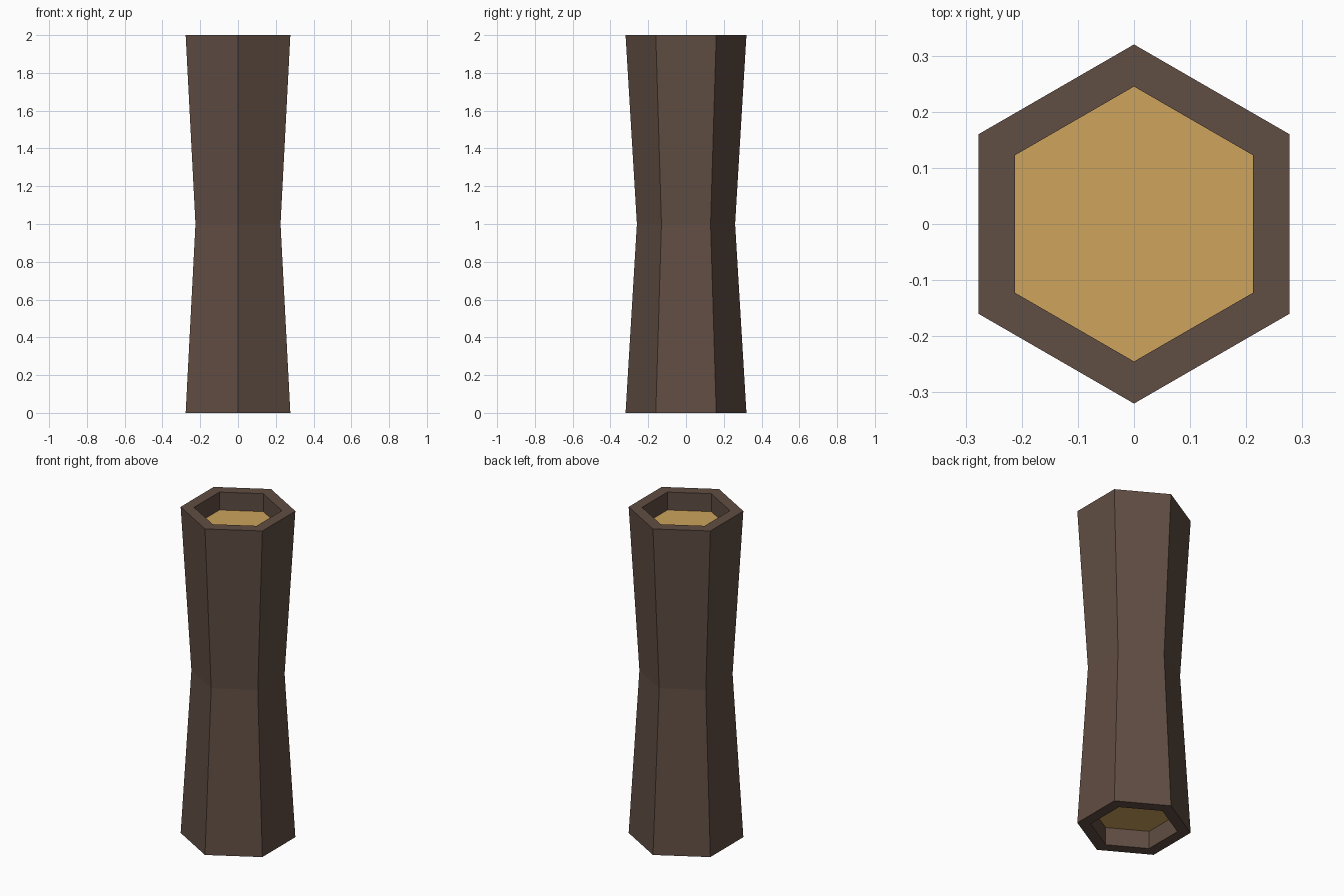
import bpy, bmesh, math

if "Cube" in bpy.data.objects:
    bpy.data.objects.remove(bpy.data.objects["Cube"])

SIDES = 6
RECESS = 0.11
# (radius, height) stations, from the lower recessed end round the outside to the upper one
PROFILE = [(0.245, RECESS), (0.245, 0.0), (0.32, 0.0), (0.26, 1.0),
           (0.32, 2.0), (0.245, 2.0), (0.245, 2.0 - RECESS)]


def material(name, rgb):
    """Flat colour from 0-255 sRGB values."""
    mat = bpy.data.materials.new(name)
    lin = [((c / 255 + 0.055) / 1.055) ** 2.4 for c in rgb]
    mat.diffuse_color = (*lin, 1.0)
    mat.use_nodes = True
    mat.node_tree.nodes["Principled BSDF"].inputs["Base Color"].default_value = mat.diffuse_color
    return mat


def ring(bm, radius, z):
    # Corners point along +y and -y
    angles = [math.pi / 2 + math.tau * i / SIDES for i in range(SIDES)]
    return [bm.verts.new((radius * math.cos(a), radius * math.sin(a), z)) for a in angles]


bm = bmesh.new()
rings = [ring(bm, r, z) for r, z in PROFILE]

# Bark: walls, rims and recess sides
for a, b in zip(rings, rings[1:]):
    for i in range(SIDES):
        j = (i + 1) % SIDES
        bm.faces.new((a[i], a[j], b[j], b[i]))

# Cut wood: sunken end faces
for end in (rings[0], rings[-1]):
    bm.faces.new(end).material_index = 1

bmesh.ops.recalc_face_normals(bm, faces=bm.faces)
mesh = bpy.data.meshes.new("log")
bm.to_mesh(mesh)
bm.free()
mesh.materials.append(material("dark brown bark", (96, 77, 67)))
mesh.materials.append(material("golden cut wood", (205, 164, 92)))
log = bpy.data.objects.new("log", mesh)
bpy.context.collection.objects.link(log)
